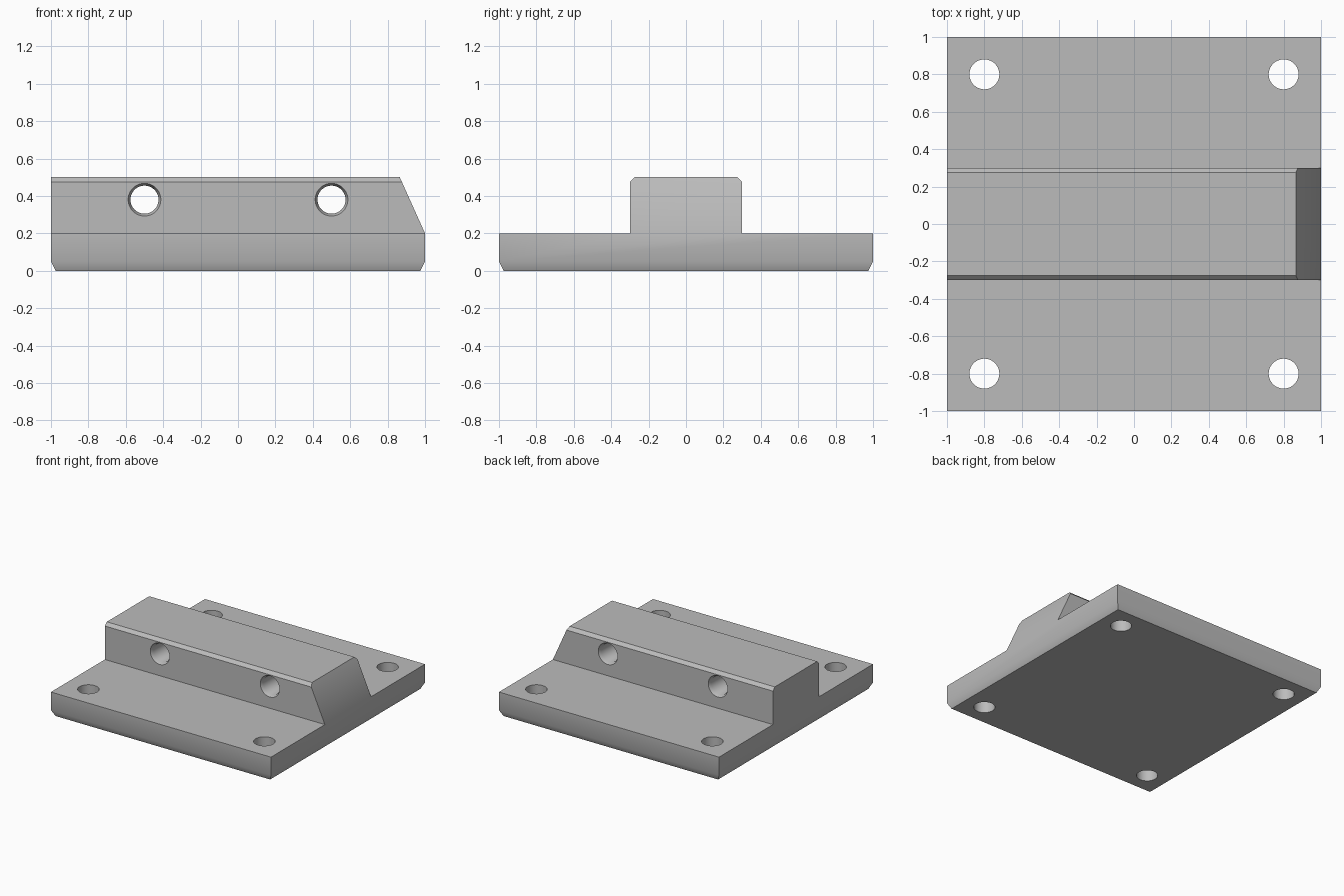
import bpy, bmesh, math
from mathutils import Matrix, Vector

if "Cube" in bpy.data.objects:
    bpy.data.objects.remove(bpy.data.objects["Cube"], do_unlink=True)

grey = bpy.data.materials.new("plain grey")
grey.use_nodes = True
grey.diffuse_color = (0.5, 0.5, 0.5, 1)
grey.node_tree.nodes["Principled BSDF"].inputs["Base Color"].default_value = (0.5, 0.5, 0.5, 1)


def loft(name, rings):
    """Closed solid through rings of equal point count."""
    bm = bmesh.new()
    loops = [[bm.verts.new(p) for p in ring] for ring in rings]
    n = len(loops[0])
    for a, b in zip(loops, loops[1:]):
        for i in range(n):
            j = (i + 1) % n
            bm.faces.new((a[i], a[j], b[j], b[i]))
    bm.faces.new(loops[0][::-1])
    bm.faces.new(loops[-1])
    bmesh.ops.recalc_face_normals(bm, faces=bm.faces)
    mesh = bpy.data.meshes.new(name)
    bm.to_mesh(mesh)
    bm.free()
    mesh.materials.append(grey)
    obj = bpy.data.objects.new(name, mesh)
    bpy.context.collection.objects.link(obj)
    return obj


def square(half, z):
    return [(-half, -half, z), (half, -half, z), (half, half, z), (-half, half, z)]


def drill(name, steps, turn, place, sides=48):
    """Round cutter from (height, radius) steps, turned and placed."""
    m = Matrix.Translation(place) @ turn
    angles = [2 * math.pi * i / sides for i in range(sides)]
    return loft(name, [[m @ Vector((r * math.cos(a), r * math.sin(a), h)) for a in angles]
                       for h, r in steps])


def combine(target, tool, operation):
    mod = target.modifiers.new("cut", "BOOLEAN")
    mod.operation, mod.object, mod.solver = operation, tool, "EXACT"
    tool.hide_render = True
    bpy.context.view_layer.objects.active = target
    bpy.ops.object.modifier_apply(modifier=mod.name)
    bpy.data.objects.remove(tool, do_unlink=True)


# Base plate with bevelled lower edge
body = loft("mounting_plate", [square(0.975, 0), square(1, 0.05), square(1, 0.2)])

# Raised rail: bevelled top edges, one sloped end
half = [(0.3, 0.1), (0.3, 0.2), (0.3, 0.475), (0.275, 0.5)]
section = half + [(-y, z) for y, z in reversed(half)]
rail = loft("rail", [[(-1, y, z) for y, z in section],
                     [(1 - 0.45 * max(0, z - 0.2), y, z) for y, z in section]])
combine(body, rail, "UNION")

# Merge flush faces of plate and rail
bm = bmesh.new()
bm.from_mesh(body.data)
bmesh.ops.remove_doubles(bm, verts=bm.verts, dist=0.0001)
bmesh.ops.dissolve_limit(bm, angle_limit=math.radians(1), verts=bm.verts, edges=bm.edges)
bm.to_mesh(body.data)
bm.free()

# Corner bolt holes
for x in (-0.8, 0.8):
    for y in (-0.8, 0.8):
        combine(body, drill("bolt_drill", [(-0.1, 0.08), (0.3, 0.08)],
                            Matrix(), (x, y, 0)), "DIFFERENCE")

# Cross holes through the rail with flared mouths
flare = [(-0.325, 0.1), (-0.275, 0.075), (0.275, 0.075), (0.325, 0.1)]
for x in (-0.5, 0.5):
    combine(body, drill("cross_drill", flare, Matrix.Rotation(math.pi / 2, 4, "X"),
                        (x, 0, 0.38)), "DIFFERENCE")

# Smooth shading with crisp edges
bpy.ops.object.select_all(action="DESELECT")
body.select_set(True)
bpy.context.view_layer.objects.active = body
bpy.ops.object.shade_smooth_by_angle(angle=math.radians(30))
